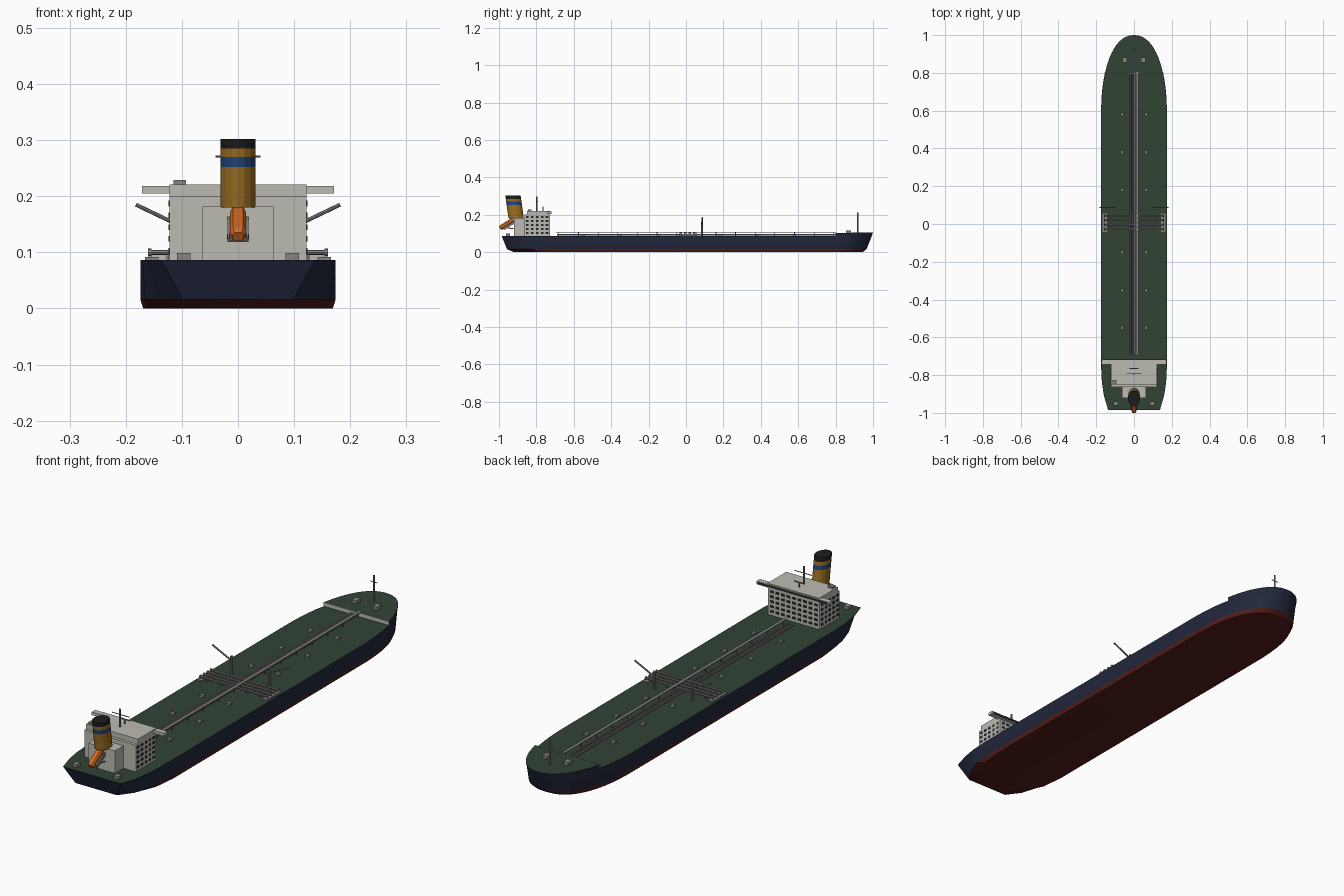
import bpy, bmesh, math
from mathutils import Vector, Matrix

if "Cube" in bpy.data.objects:
    bpy.data.objects.remove(bpy.data.objects["Cube"])


def mat(name, r, g, b):
    m = bpy.data.materials.new(name)
    m.diffuse_color = (r, g, b, 1)
    m.use_nodes = True
    m.node_tree.nodes["Principled BSDF"].inputs["Base Color"].default_value = m.diffuse_color
    return m


NAVY = mat("navy", .016, .021, .045)
RED = mat("red", .09, .013, .011)
GREEN = mat("green", .032, .056, .036)
WHITE = mat("house_grey", .5, .5, .45)
GREY = mat("steel", .24, .235, .225)
DARK = mat("dark", .02, .022, .025)
OCHRE = mat("ochre", .34, .16, .016)
BLUE = mat("blue", .016, .06, .2)
BLACK = mat("black", .012, .012, .012)
ORANGE = mat("orange", .62, .14, .015)


def finish(name, bm, *mats):
    bmesh.ops.recalc_face_normals(bm, faces=bm.faces)
    me = bpy.data.meshes.new(name)
    bm.to_mesh(me)
    bm.free()
    for m in mats:
        me.materials.append(m)
    ob = bpy.data.objects.new(name, me)
    bpy.context.collection.objects.link(ob)
    return ob


def boxes(name, spans, m):
    """One object from (x0, x1, y0, y1, z0, z1) blocks."""
    bm = bmesh.new()
    for x0, x1, y0, y1, z0, z1 in spans:
        mx = Matrix.Translation(((x0 + x1) / 2, (y0 + y1) / 2, (z0 + z1) / 2))
        mx = mx @ Matrix.Diagonal((x1 - x0, y1 - y0, z1 - z0, 1))
        bmesh.ops.create_cube(bm, size=1, matrix=mx)
    return finish(name, bm, m)


def rods(name, segs, m, n=8):
    """One object from (start, end, radius) cylinders."""
    bm = bmesh.new()
    for a, b, r in segs:
        a, b = Vector(a), Vector(b)
        d = b - a
        mx = Matrix.Translation((a + b) / 2) @ d.to_track_quat('Z', 'Y').to_matrix().to_4x4()
        bmesh.ops.create_cone(bm, cap_ends=True, segments=n, radius1=r, radius2=r,
                              depth=d.length, matrix=mx)
    return finish(name, bm, m)


def loft(name, rings, face_mats, mats):
    """Skin closed rings bottom to top; face_mats = bottom cap, bands..., top cap."""
    bm = bmesh.new()
    vs = [[bm.verts.new(p) for p in r] for r in rings]
    n = len(rings[0])
    bm.faces.new(vs[0]).material_index = face_mats[0]
    for k in range(len(vs) - 1):
        for i in range(n):
            j = (i + 1) % n
            f = bm.faces.new((vs[k][i], vs[k][j], vs[k + 1][j], vs[k + 1][i]))
            f.material_index = face_mats[k + 1]
    bm.faces.new(vs[-1]).material_index = face_mats[-1]
    return finish(name, bm, *mats)


def smooth(ob, deg=25):
    bpy.ops.object.select_all(action='DESELECT')
    ob.select_set(True)
    bpy.context.view_layer.objects.active = ob
    bpy.ops.object.shade_smooth_by_angle(angle=math.radians(deg))


def bow(w, start, tip, p, ya, n=14):
    """Half outline from the stem aft to y = ya."""
    pts = []
    for i in range(n + 1):
        y = ya + (tip - ya) * math.cos(math.pi / 2 * i / n)
        f = min(1, max(0, (y - start) / (tip - start)))
        pts.append((w * max(0, 1 - f ** p) ** (1 / p), y))
    return pts


def ring(half, zf):
    pts = half + [(-x, y) for x, y in reversed(half) if x > 1e-6]
    return [(x, y, zf(y)) for x, y in pts]


# Hull: flat bottom, boot-top and topsides
D = .086
levels = [
    (0, .169, .945, 2.5, [(.169, -.68), (.158, -.78), (.115, -.87), (.05, -.92)]),
    (.016, .174, .965, 2.4, [(.174, -.72), (.166, -.82), (.14, -.9), (.098, -.957)]),
    (D, .174, .993, 2.2, [(.174, -.76), (.17, -.84), (.159, -.91), (.137, -.985)]),
]
hull = loft("hull", [ring(bow(w, .58, tip, p, .58) + st, lambda y, z=z: z)
                     for z, w, tip, p, st in levels],
            [0, 0, 1, 2], [RED, NAVY, GREEN])
smooth(hull)

# Raised forecastle with its aft bulkhead
fore = [ring(bow(.174, .58, tip, 2.2, .8), zf) for tip, zf in
        ((.993, lambda y: D), (1.0, lambda y: .102 + .02 * (y - .8)))]
smooth(loft("forecastle", fore, [0, 0, 1], [NAVY, GREEN]))
boxes("forecastle_bulkhead", [(-.155, .155, .798, .801, D, .102)], WHITE)

# Accommodation block, wheelhouse, bridge wings, engine casing
boxes("accommodation_block", [(-.122, .122, -.863, -.728, D, .2)], WHITE)
boxes("wheelhouse", [(-.122, .122, -.85, -.724, .2, .221)], WHITE)
boxes("bridge_wings", [(-.171, .171, -.743, -.72, .205, .218)], WHITE)
boxes("engine_casing", [(-.063, .063, -.92, -.862, D, .182)], WHITE)
boxes("roof_locker", [(-.115, -.093, -.845, -.825, .221, .229)], GREY)

# Windows: five decks on the forward face and both sides, plus the bridge strip
win = []
for r in range(5):
    z = .098 + r * .021
    for c in range(9):
        x = -.104 + c * .026
        win.append((x - .007, x + .007, -.729, -.7265, z, z + .01))
    for c in range(5):
        y = -.848 + c * .0262
        for s in (-1, 1):
            win.append((s * .122 - .0015, s * .122 + .0015, y - .007, y + .007, z, z + .01))
win.append((-.165, .165, -.721, -.7185, .208, .2155))
boxes("windows", win, DARK)

# Raked oval funnel with colour bands
fz = [.18, .252, .27, .285, .302]
frings = []
for z in fz:
    cy = -.908 - .017 * (z - .18) / .122
    frings.append([(.031 * math.cos(a), cy + .041 * math.sin(a), z)
                   for a in (2 * math.pi * i / 16 for i in range(16))])
loft("funnel", frings, [0, 0, 1, 0, 2, 2], [OCHRE, BLUE, BLACK])

# Free-fall lifeboat: tapered capsule on an inclined ramp
tilt = Matrix.Translation((0, -.958, .151)) @ Matrix.Rotation(math.radians(32), 4, 'X')
sect = [(-.044, .7), (-.034, 1), (.03, 1), (.042, .8)]
prof = [(-.014, -.006), (-.008, -.013), (.008, -.013), (.014, -.006), (.014, .006),
        (.009, .013), (-.009, .013), (-.014, .006)]
loft("lifeboat", [[tilt @ Vector((x * k, y, z * k)) for x, z in prof] for y, k in sect],
     [0] * 5, [ORANGE])
ramp = boxes("lifeboat_ramp", [(s * .017 - .002, s * .017 + .002, -.03, .05, -.02, -.009)
                               for s in (-1, 1)] + [(-.019, .019, -.03, -.026, -.02, -.015)], GREY)
ramp.matrix_world = tilt
rods("lifeboat_supports", [((s * .017, -.921, .125), (s * .017, -.965, .132), .0025)
                           for s in (-1, 1)], GREY)

# Radar mast and scanner
rods("radar_mast", [((0, -.797, .22), (0, -.797, .297), .004),
                    ((-.04, -.792, .271), (.04, -.792, .271), .0018),
                    ((0, -.765, .22), (0, -.765, .24), .003)], GREY)
boxes("radar_scanner", [(-.025, .025, -.767, -.763, .239, .243)], GREY)

# Fore-and-aft cargo lines, raised catwalk and its posts
rods("cargo_lines", [((x, -.69, .092), (x, .8, .092), .004)
                     for x in (-.021, -.01, .004)], GREY)
boxes("catwalk", [(.01, .023, -.695, .805, .106, .109)], GREY)
rods("catwalk_posts", [((.0165, -.68 + i * .105, D), (.0165, -.68 + i * .105, .107), .0018)
                       for i in range(15)], GREY, 6)

# Midship manifold with flanges and drip trays
ys = (-.028, -.004, .02, .044)
rods("manifold_pipes", [((-.16, y, .1), (.16, y, .1), .0045) for y in ys], GREY)
rods("manifold_flanges", [((s * .154, y, .1), (s * .16, y, .1), .007)
                          for y in ys for s in (-1, 1)], GREY)
boxes("manifold_supports", [(s * x - .002, s * x + .002, -.03, .046, D, .097)
                            for x in (.06, .125) for s in (-1, 1)], GREY)
boxes("drip_trays", [(s * .154 - .012, s * .154 + .012, -.042, .056, D - .001, .092)
                     for s in (-1, 1)], GREY)

# Hose cranes on each side
rods("crane_posts", [((s * .09, .085, D), (s * .09, .085, .162), .006)
                     for s in (-1, 1)], GREY, 10)
rods("crane_booms", [((s * .086, .087, .139), (s * .182, .087, .185), .0035)
                     for s in (-1, 1)], GREY)

# Deck hatches and mooring winches
boxes("tank_hatches", [(s * .063 - .008, s * .063 + .008, y - .009, y + .009, D, .094)
                       for y in (-.55, -.35, -.15, .18, .38, .58) for s in (-1, 1)], GREY)
boxes("aft_winches", [(s * .097 - .012, s * .097 + .012, -.962, -.94, D, .099)
                      for s in (-1, 1)], GREY)
boxes("fore_winches", [(s * .049 - .011, s * .049 + .011, .855, .882, .1, .117)
                       for s in (-1, 1)], GREY)

# Foremast
rods("foremast", [((0, .917, .1), (0, .917, .213), .004),
                  ((-.016, .917, .185), (.016, .917, .185), .0018)], GREY)
